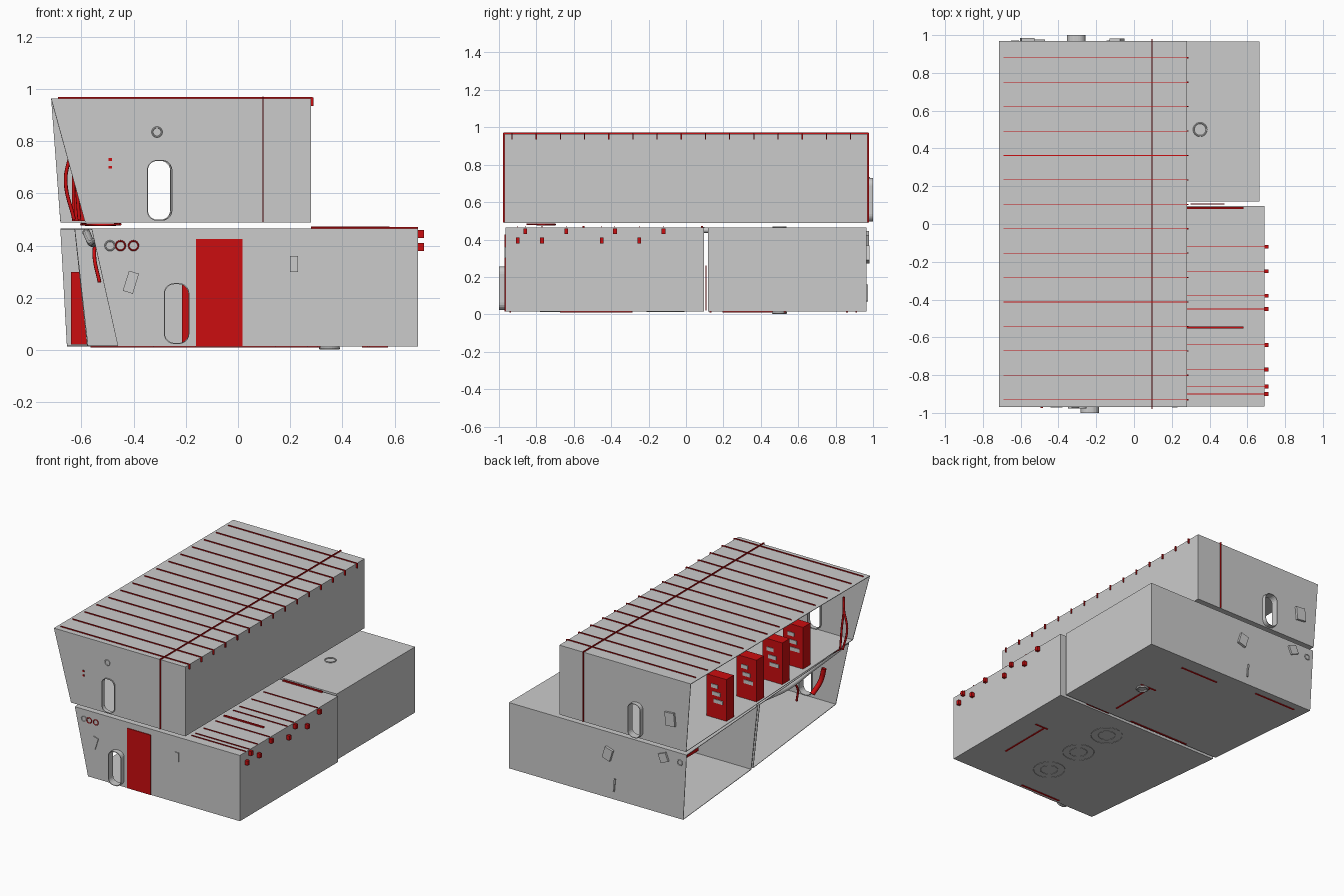
import bpy, bmesh, math
from mathutils import Matrix, Vector

cube = bpy.data.objects.get("Cube")
if cube:
    bpy.data.objects.remove(cube, do_unlink=True)


def material(name, rgb):
    m = bpy.data.materials.new(name)
    m.use_nodes = True
    m.diffuse_color = (*rgb, 1)
    m.node_tree.nodes["Principled BSDF"].inputs["Base Color"].default_value = (*rgb, 1)
    return m


GREY = material("hull grey", (0.6, 0.6, 0.6))
RED = material("signal red", (0.6, 0.004, 0.005))


def finish(name, bm, mat):
    me = bpy.data.meshes.new(name)
    bm.to_mesh(me)
    bm.free()
    me.materials.append(mat)
    ob = bpy.data.objects.new(name, me)
    bpy.context.collection.objects.link(ob)
    return ob


def box(name, x, y, z, mat, tilt=0):
    """Box from (min, max) ranges, tilted about the y axis."""
    bm = bmesh.new()
    bmesh.ops.create_cube(bm, size=1)
    size = [r[1] - r[0] for r in (x, y, z)]
    mid = Vector([(r[0] + r[1]) / 2 for r in (x, y, z)])
    bm.transform(Matrix.Translation(mid) @ Matrix.Rotation(tilt, 4, 'Y') @ Matrix.Diagonal((*size, 1)))
    return finish(name, bm, mat)


def shell(name, low, high, right, y, z):
    """Thin-walled room open at -x; low/high give the left edge at front and back."""
    bm = bmesh.new()
    v = []
    for left, h in ((low, z[0]), (high, z[1])):
        for px, py in ((left[0], y[0]), (right, y[0]), (right, y[1]), (left[1], y[1])):
            v.append(bm.verts.new((px, py, h)))
    for f in ((3, 2, 1, 0), (4, 5, 6, 7), (0, 1, 5, 4), (1, 2, 6, 5), (2, 3, 7, 6)):
        bm.faces.new([v[i] for i in f])
    ob = finish(name, bm, GREY)
    s = ob.modifiers.new("walls", 'SOLIDIFY')
    s.thickness, s.offset = 0.005, -1
    return ob


def slot(name, cx, cz, w, h, y, capped):
    """Rounded upright slot extruded along y."""
    bm = bmesh.new()
    r = w * 0.4
    ring = []
    for i in range(4):
        sx, sz = (1, -1, -1, 1)[i], (1, 1, -1, -1)[i]
        for k in range(6):
            a = math.radians(i * 90 + k * 18)
            ring.append((cx + sx * (w / 2 - r) + r * math.cos(a), cz + sz * (h / 2 - r) + r * math.sin(a)))
    a, b = [[bm.verts.new((p, yy, q)) for p, q in ring] for yy in y]
    for i in range(len(ring)):
        j = (i + 1) % len(ring)
        bm.faces.new((a[i], a[j], b[j], b[i]))
    if capped:
        bm.faces.new(a)
        bm.faces.new(b[::-1])
    bmesh.ops.recalc_face_normals(bm, faces=bm.faces)
    return finish(name, bm, GREY)


def doorway(name, wall, cx, cz, w, h, y):
    """Cut a slot through a wall and line it with a frame."""
    cutter = slot(name + "_cutter", cx, cz, w, h, (y[0] - 0.05, y[1] + 0.05), True)
    cutter.hide_render = True
    cutter.hide_viewport = True
    cutter.display_type = 'WIRE'
    cut = wall.modifiers.new(name, 'BOOLEAN')
    cut.operation, cut.solver, cut.object = 'DIFFERENCE', 'EXACT', cutter
    frame = slot(name + "_frame", cx, cz, w, h, y, False)
    s = frame.modifiers.new("rim", 'SOLIDIFY')
    s.thickness, s.offset = 0.004, 1


def tube(name, points, radius, mat):
    cu = bpy.data.curves.new(name, 'CURVE')
    cu.dimensions = '3D'
    cu.bevel_depth, cu.bevel_resolution, cu.resolution_u = radius, 2, 6
    sp = cu.splines.new('BEZIER')
    sp.bezier_points.add(len(points) - 1)
    for bp, p in zip(sp.bezier_points, points):
        bp.co = p
        bp.handle_left_type = bp.handle_right_type = 'AUTO'
    cu.materials.append(mat)
    ob = bpy.data.objects.new(name, cu)
    bpy.context.collection.objects.link(ob)
    return ob


def ring(name, centre, radius, thick, axis, mat):
    rot = (math.pi / 2, 0, 0) if axis == 'y' else (0, 0, 0)
    bpy.ops.mesh.primitive_torus_add(major_radius=radius, minor_radius=thick, major_segments=24,
                                     minor_segments=6, location=centre, rotation=rot)
    ob = bpy.context.object
    ob.name = name
    ob.data.materials.append(mat)


# Three open-sided rooms
upper = shell("upper_room", (-0.585, -0.68), (-0.715, -0.715), 0.28, (-0.97, 0.97), (0.488, 0.963))
front = shell("lower_front_room", (-0.46, -0.575), (-0.56, -0.625), 0.69, (-0.965, 0.095), (0.015, 0.465))
shell("lower_back_room", (-0.578, -0.655), (-0.626, -0.68), 0.665, (0.118, 0.965), (0.015, 0.465))

# Doorways
doorway("upper_front_door", upper, -0.3, 0.612, 0.09, 0.225, (-0.978, -0.95))
doorway("upper_back_door", upper, -0.305, 0.612, 0.09, 0.225, (0.95, 1.0))
doorway("lower_front_door", front, -0.235, 0.14, 0.09, 0.225, (-1.0, -0.95))
box("front_red_panel", (-0.16, 0.018), (-0.97, -0.962), (0.016, 0.426), RED)

# Roof ribs with hooked ends, and one strap around the upper room
for i in range(15):
    y = 0.88 - i * 0.1293
    box("roof_rib", (-0.69, 0.285), (y - 0.0015, y + 0.0015), (0.96, 0.97), RED)
    box("roof_rib_hook", (0.279, 0.289), (y - 0.003, y + 0.003), (0.935, 0.968), RED)
box("roof_strap", (0.093, 0.097), (-0.977, 0.977), (0.962, 0.972), RED)
for s in (-1, 1):
    box("wall_strap", (0.093, 0.097), sorted((s * 0.968, s * 0.979)), (0.49, 0.97), RED)

# Lower roof ribs and edge knobs
for y in (-0.12, -0.25, -0.38, -0.45, -0.64, -0.77, -0.86, -0.9):
    box("ledge_rib", (0.28, 0.69), (y - 0.0015, y + 0.0015), (0.463, 0.471), RED)
    low = y in (-0.25, -0.45, -0.77, -0.9)
    z = 0.38 if low else 0.43
    box("ledge_knob", (0.69, 0.712), (y - 0.01, y + 0.01), (z, z + 0.03), RED)
for y in (0.085, -0.548):
    box("ledge_bar", (0.28, 0.58), (y - 0.006, y + 0.006), (0.464, 0.473), RED)

# Red cabinets behind the open side of the upper room
for x, y in ((-0.56, 0.43), (-0.55, 0.09), (-0.535, -0.21), (-0.51, -0.47)):
    box("cabinet", (x - 0.075, x + 0.075), (y - 0.04, y + 0.04), (0.495, 0.78), RED)
    for k in range(3):
        z = 0.6 + k * 0.05
        box("cabinet_screen", (x - 0.05 + k * 0.02, x + 0.02 + k * 0.01), (y + 0.038, y + 0.044), (z, z + 0.025), GREY)

# Hatch rims on the back room
for z in (0.008, 0.467):
    ring("hatch_rim", (0.35, 0.5, z), 0.034, 0.007 if z < 0.1 else 0.004, 'z', GREY)
# Rings under the front room
for y in (-0.68, -0.39, -0.11):
    for r in (0.055, 0.1):
        ring("underside_ring", (0.135, y, 0.015), r, 0.002, 'z', GREY)

# Red strips under the floors
strips = ((0.31, 0.2, 0.31, 0.53), (0.27, 0.53, 0.38, 0.53), (-0.32, 0.13, 0.13, 0.13), (0.04, 0.86, 0.32, 0.86),
          (-0.56, 0.91, -0.25, 0.91), (0.5, -0.67, 0.5, -0.29), (0.48, -0.29, 0.57, -0.29), (-0.16, -0.94, 0.14, -0.94))
for x0, y0, x1, y1 in strips:
    box("floor_strip", (x0 - 0.005, x1 + 0.005), (y0 - 0.005, y1 + 0.005), (0.011, 0.016), RED)

# Front wall fittings
for x, mat in ((-0.49, GREY), (-0.45, RED), (-0.4, RED)):
    ring("port_ring", (x, -0.967, 0.4), 0.018, 0.003, 'y', mat)
ring("wall_ring", (-0.31, -0.971, 0.835), 0.018, 0.003, 'y', GREY)
for z in (0.7, 0.73):
    box("red_stud", (-0.495, -0.483), (-0.975, -0.968), (z - 0.005, z + 0.005), RED)
box("front_plate", (-0.43, -0.39), (-0.971, -0.963), (0.22, 0.3), GREY, 0.3)
box("front_plate", (0.2, 0.23), (-0.971, -0.963), (0.3, 0.36), GREY)

# Back wall fittings
box("back_plate", (-0.6, -0.53), (0.965, 0.985), (0.64, 0.73), GREY, 0.1)
box("back_plate", (-0.54, -0.48), (0.96, 0.978), (0.375, 0.435), GREY, 0.4)
box("back_plate", (-0.12, -0.06), (0.96, 0.982), (0.28, 0.36), GREY, -0.3)
box("back_plate", (-0.14, -0.13), (0.96, 0.972), (0.07, 0.16), GREY, -0.1)
ring("back_ring", (-0.63, 0.967, 0.4), 0.018, 0.004, 'y', GREY)

# Red panels inside the lower rooms and in the gap
box("back_inner_panel", (-0.64, -0.57), (0.95, 0.957), (0.022, 0.3), RED)
box("gap_panel", (0.3, 0.48), (0.103, 0.109), (0.02, 0.26), RED)
box("door_inner_panel", (-0.215, -0.17), (0.08, 0.088), (0.025, 0.25), RED)
box("ceiling_box", (-0.6, -0.5), (0.72, 0.84), (0.38, 0.45), RED)

# Hoses
for dx in (-0.025, 0.015):
    tube("red_cable", [(-0.635, -0.8, 0.86), (-0.635, -0.8, 0.78), (-0.635 + dx, -0.8, 0.65),
                       (-0.615 + dx / 2, -0.8, 0.5)], 0.007, RED)
tube("red_floor_hose", [(-0.6, -0.85, 0.482), (-0.53, -0.7, 0.48), (-0.45, -0.85, 0.482)], 0.005, RED)
tube("red_hanging_hose", [(-0.54, -0.35, 0.44), (-0.55, -0.42, 0.36), (-0.53, -0.44, 0.26)], 0.007, RED)
tube("red_thick_hose", [(-0.52, -0.75, 0.36), (-0.5, -0.74, 0.27), (-0.48, -0.68, 0.2)], 0.016, RED)
tube("grey_hose", [(-0.6, 0.8, 0.42), (-0.58, 0.3, 0.44), (-0.58, 0.05, 0.45), (-0.56, -0.3, 0.41),
                   (-0.54, -0.6, 0.42), (-0.52, -0.92, 0.43)], 0.015, GREY)
